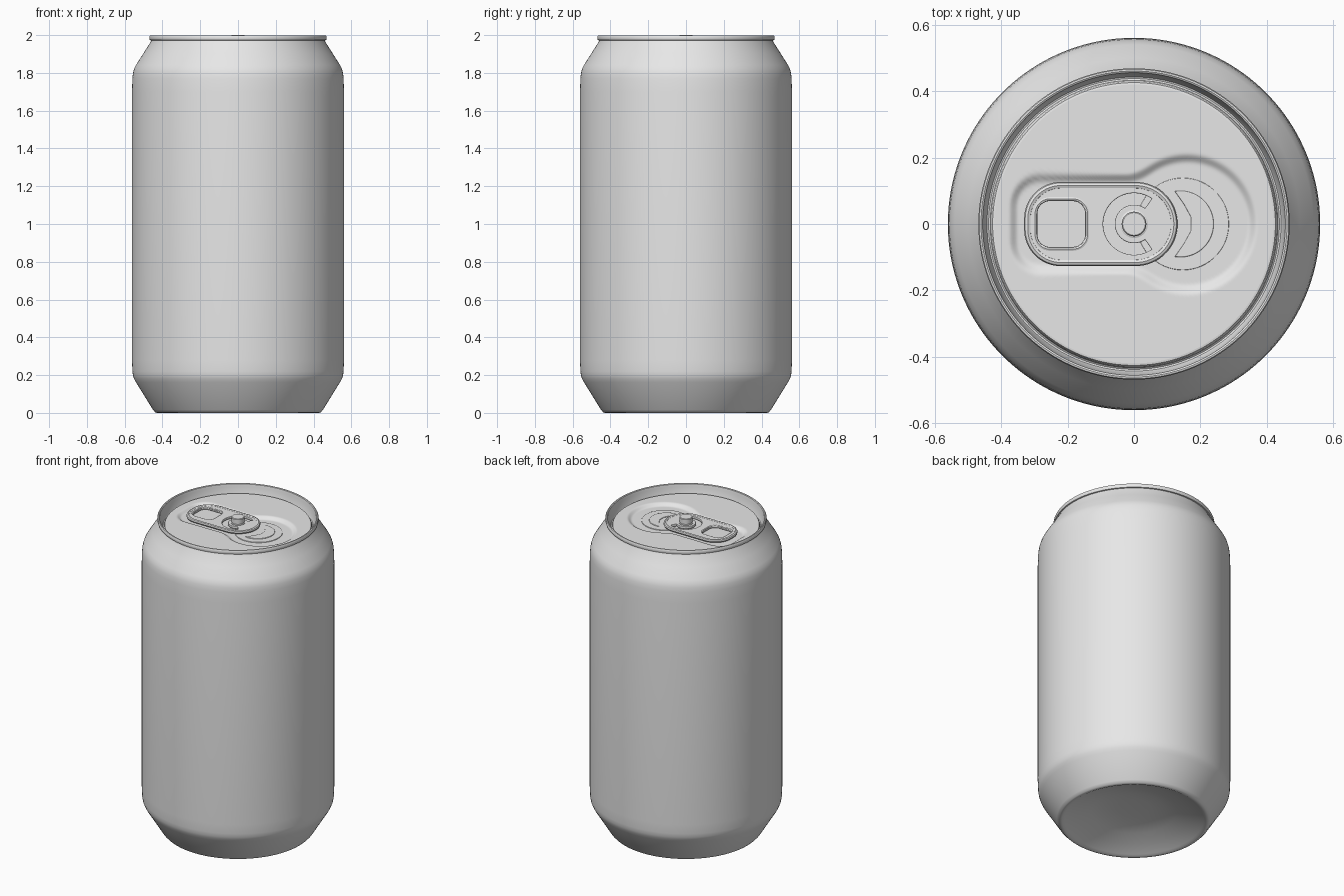
import bpy, bmesh, math
from math import sin, cos, pi, radians, hypot

if "Cube" in bpy.data.objects:
    bpy.data.objects.remove(bpy.data.objects["Cube"])

SEG = 160
metal = bpy.data.materials.new("bare_metal_grey")
metal.diffuse_color = (0.8, 0.8, 0.8, 1)
metal.use_nodes = True
metal.node_tree.nodes["Principled BSDF"].inputs["Base Color"].default_value = metal.diffuse_color


def finish(ob, angle=35):
    bpy.ops.object.select_all(action='DESELECT')
    ob.select_set(True)
    bpy.context.view_layer.objects.active = ob
    ob.data.materials.clear()
    ob.data.materials.append(metal)
    bpy.ops.object.shade_smooth_by_angle(angle=radians(angle))
    return ob


def revolve(name, profile, height=None, angle=35):
    """Rings around z; a radius of 0 closes to a point."""
    bm = bmesh.new()
    rings = []
    for r, z in profile:
        if r == 0:
            rings.append([bm.verts.new((0, 0, height(0, 0) if height else z))] * SEG)
            continue
        ring = []
        for i in range(SEG):
            a = 2 * pi * i / SEG
            x, y = r * cos(a), r * sin(a)
            ring.append(bm.verts.new((x, y, height(x, y) if height else z)))
        rings.append(ring)
    for lo, hi in zip(rings, rings[1:]):
        for i in range(SEG):
            j = (i + 1) % SEG
            quad = list(dict.fromkeys((lo[i], lo[j], hi[j], hi[i])))
            bm.faces.new(quad)
    bmesh.ops.recalc_face_normals(bm, faces=bm.faces[:])
    if height:                       # open sheet: make it face up
        bm.normal_update()
        if sum(f.normal.z for f in bm.faces) < 0:
            bmesh.ops.reverse_faces(bm, faces=bm.faces[:])
    me = bpy.data.meshes.new(name)
    bm.to_mesh(me)
    bm.free()
    ob = bpy.data.objects.new(name, me)
    bpy.context.collection.objects.link(ob)
    return finish(ob, angle)


def outline(name, loops, z, half=0.0, bevel=0.004, tube=False):
    """Filled plate (later loops are holes) or a round bead along the loops."""
    cu = bpy.data.curves.new(name, 'CURVE')
    cu.dimensions = '3D' if tube else '2D'
    if not tube:
        cu.fill_mode = 'BOTH'
        cu.extrude = half - bevel
        cu.offset = -bevel
    cu.bevel_depth = bevel
    cu.bevel_resolution = 2
    for pts in loops:
        sp = cu.splines.new('POLY')
        sp.points.add(len(pts) - 1)
        for p, (x, y) in zip(sp.points, pts):
            p.co = (x, y, 0, 1)
        sp.use_cyclic_u = True
    ob = bpy.data.objects.new(name, cu)
    ob.location.z = z
    bpy.context.collection.objects.link(ob)
    bpy.ops.object.select_all(action='DESELECT')
    ob.select_set(True)
    bpy.context.view_layer.objects.active = ob
    bpy.ops.object.convert(target='MESH')
    return finish(bpy.context.view_layer.objects.active)


def arc(cx, cy, r, a0, a1, n=16):
    return [(cx + r * cos(radians(a0 + (a1 - a0) * i / n)),
             cy + r * sin(radians(a0 + (a1 - a0) * i / n))) for i in range(n + 1)]


def round_box(x0, x1, h, rl, rr):
    """Rounded rectangle, left corners rl and right corners rr."""
    return (arc(x1 - rr, h - rr - 1e-4, rr, 90, 0) + arc(x1 - rr, -h + rr + 1e-4, rr, 0, -90)
            + arc(x0 + rl, -h + rl, rl, 270, 180) + arc(x0 + rl, h - rl, rl, 180, 90))


# Can body: domed base, chamfer, wall, shoulder, rolled rim and countersink
revolve("can_body", [
    (0, 0.085), (0.1, 0.084), (0.18, 0.078), (0.25, 0.062), (0.33, 0.036), (0.405, 0.008),
    (0.418, 0.001), (0.428, 0), (0.438, 0.003), (0.45, 0.016), (0.54, 0.162),
    (0.55, 0.18), (0.556, 0.197), (0.559, 0.22), (0.561, 0.28), (0.561, 1.70),
    (0.559, 1.77), (0.556, 1.80), (0.55, 1.822), (0.54, 1.842), (0.50, 1.905),
    (0.465, 1.96), (0.46, 1.972), (0.467, 1.974), (0.469, 1.98), (0.469, 1.993),
    (0.466, 1.998), (0.461, 1.999), (0.456, 1.996), (0.453, 1.98), (0.447, 1.93),
    (0.443, 1.922), (0.438, 1.92), (0.433, 1.924), (0.430, 1.942), (0.426, 1.949),
    (0.42, 1.95)])


# Lid panel with a soft pressed recess under the tab and mouth
def lid_height(x, y):
    qx, qy = abs(x + 0.11) - 0.17, abs(y) - 0.055
    box = hypot(max(qx, 0), max(qy, 0)) + min(max(qx, qy), 0) - 0.09
    disc = hypot(x - 0.16, y) - 0.205
    k = 0.03                                     # smooth union
    h = max(k - abs(box - disc), 0) / k
    d = min(box, disc) - h * h * k / 4
    t = min(max((0.008 - d) / 0.03, 0), 1)
    return 1.95 - 0.016 * t * t * (3 - 2 * t)


revolve("lid_panel", [(0.42 * i / 84, 0) for i in range(84, -1, -1)], lid_height, 60)

# Mouth panel: scored disc and crescent bead
FLOOR = 1.934
outline("mouth_panel", [arc(0.147, 0, 0.139, 0, 354, 59)], FLOOR, 0.004, 0.002)
crescent = arc(0.14, 0, 0.1, 100, -100, 36) + [(0.15, -0.06), (0.172, -0.02),
                                             (0.172, 0.02), (0.15, 0.06)]
outline("mouth_crescent", [crescent], FLOOR + 0.004, 0.004, 0.003)

# Pull tab: plate with finger hole and C-shaped slot, plus curled edge
slot = arc(0, 0, 0.093, 55, 305, 40) + arc(0, 0, 0.058, 305, 55, 40)
hole = round_box(-0.292, -0.146, 0.07, 0.04, 0.04)
outline("pull_tab", [round_box(-0.325, 0.125, 0.122, 0.105, 0.1215), hole, slot],
        1.953, 0.008, 0.003)
outline("tab_curled_edge", [round_box(-0.32, 0.12, 0.116, 0.1, 0.1155)],
        1.954, bevel=0.011, tube=True)
outline("finger_hole_edge", [round_box(-0.298, -0.140, 0.076, 0.045, 0.045)],
        1.956, bevel=0.007, tube=True)

# Rivet
revolve("rivet", [(0, 1.93), (0.042, 1.93), (0.042, 1.964), (0.037, 1.966),
                  (0.037, 1.996), (0.034, 2.0), (0, 2.0)])
